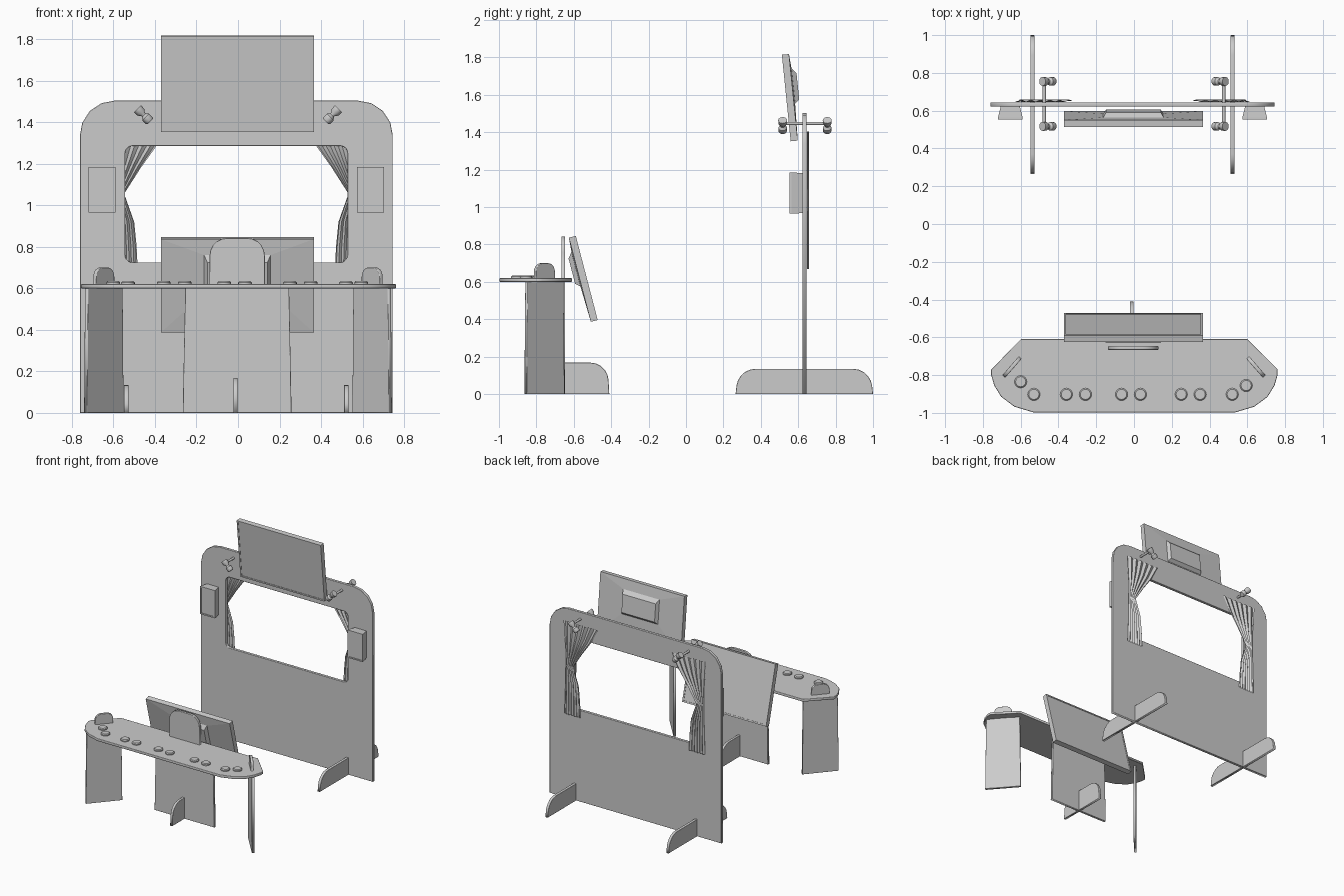
import bpy, bmesh
from math import radians, sin, cos, pi
from mathutils import Matrix, Vector, Euler

if "Cube" in bpy.data.objects:
    bpy.data.objects.remove(bpy.data.objects["Cube"])

XZ = (pi / 2, 0, 0)          # plate drawn in the x-z plane
YZ = (pi / 2, 0, pi / 2)     # plate drawn in the y-z plane
CX = -0.008                  # the back wall sits a little left of centre


def rounded(corners, n=5):
    """Polygon from (x, y[, radius]) corners, with filleted corners."""
    out = []
    for i, c in enumerate(corners):
        p = Vector(c[:2])
        if len(c) < 3:
            out.append(p)
            continue
        a = p + (Vector(corners[i - 1][:2]) - p).normalized() * c[2]
        b = p + (Vector(corners[(i + 1) % len(corners)][:2]) - p).normalized() * c[2]
        for k in range(n + 1):
            t = k / n
            u, v, w = (1 - t) ** 2, 1.414 * t * (1 - t), t * t
            out.append((a * u + p * v + b * w) / (u + v + w))
    return out


def plate(name, outlines, thick, loc, rot=(0, 0, 0), edge=0.003):
    """Board with softened edges; extra outlines are holes."""
    cu = bpy.data.curves.new(name, 'CURVE')
    cu.dimensions, cu.fill_mode = '2D', 'BOTH'
    cu.extrude = thick / 2 - edge
    cu.bevel_depth, cu.bevel_resolution, cu.offset = edge, 1, -edge
    for pts in outlines:
        s = cu.splines.new('POLY')
        s.points.add(len(pts) - 1)
        for sp, p in zip(s.points, pts):
            sp.co = (p[0], p[1], 0, 1)
        s.use_cyclic_u = True
    ob = bpy.data.objects.new(name, cu)
    ob.location, ob.rotation_euler = loc, rot
    bpy.context.collection.objects.link(ob)
    bpy.ops.object.select_all(action='DESELECT')
    ob.select_set(True)
    bpy.context.view_layer.objects.active = ob
    bpy.ops.object.convert(target='MESH')
    ob = bpy.context.object
    bm = bmesh.new()
    bm.from_mesh(ob.data)
    bmesh.ops.remove_doubles(bm, verts=bm.verts, dist=0.0002)
    bmesh.ops.recalc_face_normals(bm, faces=bm.faces)
    bm.to_mesh(ob.data)
    bm.free()
    return ob


def loft(name, rings, mat=Matrix(), closed=True, smooth=False):
    """Skin consecutive rings; closed rings are capped at both ends."""
    bm = bmesh.new()
    vs = [[bm.verts.new(mat @ Vector(p)) for p in r] for r in rings]
    n = len(vs[0])
    for a, b in zip(vs, vs[1:]):
        for i in range(n if closed else n - 1):
            j = (i + 1) % n
            bm.faces.new((a[i], a[j], b[j], b[i]))
    if closed:
        bm.faces.new(vs[0])
        bm.faces.new(vs[-1])
    bmesh.ops.recalc_face_normals(bm, faces=bm.faces)
    me = bpy.data.meshes.new(name)
    bm.to_mesh(me)
    bm.free()
    ob = bpy.data.objects.new(name, me)
    bpy.context.collection.objects.link(ob)
    if smooth:
        bpy.ops.object.select_all(action='DESELECT')
        ob.select_set(True)
        bpy.context.view_layer.objects.active = ob
        bpy.ops.object.shade_smooth_by_angle(angle=radians(40))
    return ob


def rect(hx, y, z0, z1):
    return [(-hx, y, z0), (hx, y, z0), (hx, y, z1), (-hx, y, z1)]


def lathe(name, profile, mat, n=16):
    """Solid of revolution around local z from (radius, z) pairs."""
    return loft(name, [[(r * cos(2 * pi * i / n), r * sin(2 * pi * i / n), z)
                        for i in range(n)] for r, z in profile], mat, smooth=True)


# Back wall with window
wall = rounded([(-0.753, 0), (0.753, 0), (0.753, 1.503, 0.165), (-0.753, 1.503, 0.165)], 4)
window = rounded([(-0.535, 0.725, 0.035), (0.535, 0.725, 0.035),
                  (0.535, 1.285, 0.035), (-0.535, 1.285, 0.035)])
plate("back_wall", [wall, window], 0.022, (CX, 0.633, 0), XZ)

# Display screens, with bezel in front and housing behind
def screen(name, loc, rot):
    hx, hz = 0.368, 0.2325
    loft(name, [rect(hx - 0.012, -0.017, -hz + 0.012, hz - 0.012),
                rect(hx - 0.012, -0.02, -hz + 0.012, hz - 0.012),
                rect(hx, -0.02, -hz, hz), rect(hx, 0.018, -hz, hz),
                rect(0.16, 0.024, -0.035, 0.155),
                rect(0.145, 0.048, -0.015, 0.125)],
         Matrix.Translation(loc) @ Euler(rot).to_matrix().to_4x4())

screen("upper_screen", (-0.003, 0.556, 1.585), (radians(5.8), 0, 0))
screen("desk_screen", (-0.003, -0.55, 0.616), (radians(-14.6), 0, pi))

# Curtain rows: height, inner x, outer x
drape = [(1.405, 0.32, 0.625), (1.285, 0.385, 0.615), (1.18, 0.46, 0.605),
         (1.055, 0.54, 0.605), (0.92, 0.492, 0.608), (0.80, 0.48, 0.612),
         (0.67, 0.474, 0.617)]
foot = rounded([(0.265, 0), (1.0, 0), (0.985, 0.135, 0.09), (0.28, 0.135, 0.09)])

for s, side in ((-1, "left"), (1, "right")):
    # Wall feet
    plate(side + "_wall_foot", [foot], 0.022, (s * 0.53 + CX, 0, 0), YZ)

    # Speakers, tapering toward the wall
    loft(side + "_speaker",
         [rect(0.055, 0.558, 0.975, 1.175), rect(0.055, 0.553, 0.975, 1.175),
          rect(0.065, 0.553, 0.965, 1.185), rect(0.065, 0.565, 0.965, 1.185),
          rect(0.05, 0.624, 0.968, 1.182)],
         Matrix.Translation((s * 0.647 + CX, 0, 0)))

    # Pleated curtains tied back at mid height
    loft(side + "_curtain",
         [[(s * (xi + (xo - xi) * k / 24) + CX, 0.652 + 0.006 * sin(k * pi / 2), z)
           for k in range(25)] for z, xi, xo in drape], closed=False, smooth=True)

    # Lamp bar through the wall with a spot lamp on each end
    lathe(side + "_lamp_bar", [(0.009, 0.515), (0.009, 0.75)],
          Matrix.Translation((s * 0.475, 0, 1.447)) @ Matrix.Rotation(-pi / 2, 4, 'X'), 10)
    for y, end in ((0.517, "front"), (0.755, "back")):
        lathe(f"{side}_{end}_lamp",
              [(0.018, -0.046), (0.023, -0.04), (0.023, -0.015), (0.012, -0.003),
               (0.012, 0.003), (0.023, 0.018), (0.024, 0.042)],
              Matrix.Translation((s * 0.455, y, 1.435)) @
              Matrix.Rotation(s * pi / 4, 4, 'Y'), 12)

    # Angled desk legs ending in a rounded tab above the top
    leg = rounded([(-0.135, 0), (0.135, 0), (0.128, 0.6), (0.067, 0.6), (0.067, 0.7, 0.045),
                   (-0.067, 0.7, 0.045), (-0.067, 0.6), (-0.128, 0.6)])
    plate(side + "_desk_leg", [leg], 0.02, (s * 0.646, -0.757, 0),
          (pi / 2, 0, -s * radians(49)))

# Desk top
half = [(0.6, -0.61), (0.758, -0.77), (0.758, -0.80), (0.742, -0.855),
        (0.705, -0.915), (0.635, -0.967), (0.535, -0.997)]
plate("desk_top", [half + [(-x, y) for x, y in reversed(half)]], 0.02, (0.002, 0, 0.61))

# Centre board with raised rounded tab
board = rounded([(-0.262, 0), (0.262, 0), (0.25, 0.6), (0.133, 0.6), (0.133, 0.842, 0.085),
                 (-0.133, 0.842, 0.085), (-0.133, 0.6), (-0.25, 0.6)])
plate("desk_centre_board", [board], 0.02, (-0.004, -0.656, 0), XZ)

# Centre foot crossing the board
cfoot = rounded([(-0.82, 0), (-0.41, 0), (-0.42, 0.168, 0.09), (-0.81, 0.168, 0.09)])
plate("desk_foot", [cfoot], 0.02, (-0.012, 0, 0), YZ)

# Round pucks along the desk front
pucks = [(-0.60, -0.835), (0.594, -0.855)] + [
    (x, -0.902) for x in (-0.53, -0.358, -0.257, -0.066, 0.034, 0.25, 0.35, 0.52)]
for i, (x, y) in enumerate(pucks):
    lathe(f"desk_puck_{i + 1}", [(0.033, 0.618), (0.033, 0.628), (0.027, 0.634)],
          Matrix.Translation((x, y, 0)))
